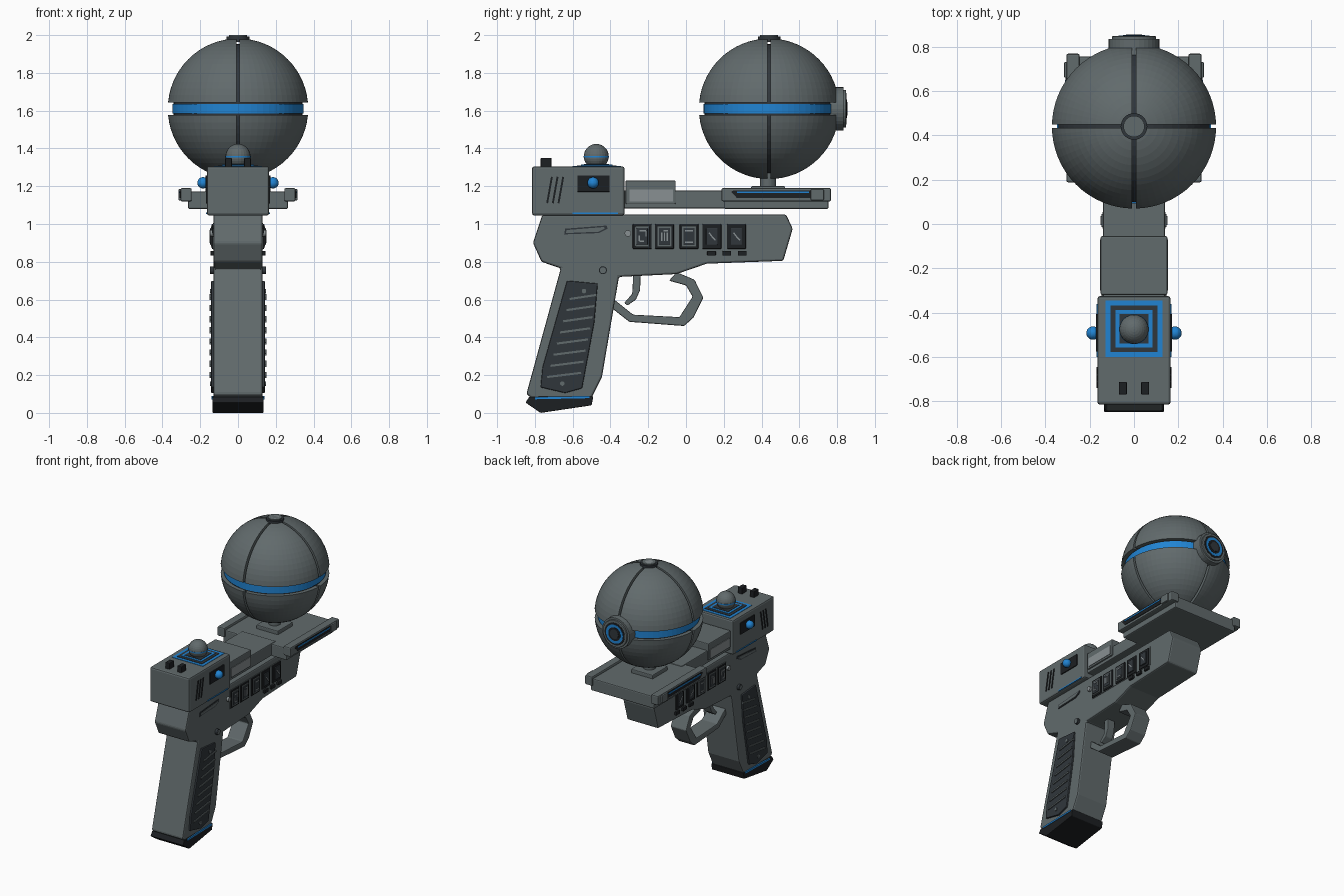
import bpy, bmesh, math
from mathutils import Vector, Matrix

cube = bpy.data.objects.get("Cube")
if cube:
    bpy.data.objects.remove(cube, do_unlink=True)


def material(name, r, g, b):
    m = bpy.data.materials.new(name)
    m.use_nodes = True
    m.diffuse_color = (r, g, b, 1)
    m.node_tree.nodes["Principled BSDF"].inputs["Base Color"].default_value = (r, g, b, 1)
    return m


GREY = material("gunmetal grey", .12, .145, .15)
LIGHT = material("light grey", .25, .28, .29)
DARK = material("dark slate", .03, .037, .044)
BLACK = material("near black", .012, .014, .016)
BLUE = material("bright blue", .015, .23, .65)


def finish(name, bm, mat, bevel=0):
    bmesh.ops.recalc_face_normals(bm, faces=bm.faces)
    mesh = bpy.data.meshes.new(name)
    bm.to_mesh(mesh)
    bm.free()
    mesh.materials.append(mat)
    ob = bpy.data.objects.new(name, mesh)
    bpy.context.collection.objects.link(ob)
    if bevel:
        mod = ob.modifiers.new("edge bevel", 'BEVEL')
        mod.width, mod.segments, mod.limit_method = bevel, 2, 'ANGLE'
    return ob


def prism(name, outline, x0, x1, mat, bevel=0):
    """Side outline in (y, z), extruded across x."""
    bm = bmesh.new()
    face = bm.faces.new([bm.verts.new((x0, y, z)) for y, z in outline])
    ext = bmesh.ops.extrude_face_region(bm, geom=[face])
    moved = [v for v in ext["geom"] if isinstance(v, bmesh.types.BMVert)]
    bmesh.ops.translate(bm, verts=moved, vec=(x1 - x0, 0, 0))
    return finish(name, bm, mat, bevel)


def box(name, x, y, z, mat, bevel=0):
    """Box from (low, high) ranges on each axis."""
    outline = [(y[0], z[0]), (y[1], z[0]), (y[1], z[1]), (y[0], z[1])]
    return prism(name, outline, x[0], x[1], mat, bevel)


def both_sides(name, outline, x0, x1, mat, bevel=0):
    for label, s in (("left_", 1), ("right_", -1)):
        prism(label + name, outline, s * x0, s * x1, mat, bevel)


def plate(name, y, z, x0, x1, mat, bevel=0):
    both_sides(name, [(y[0], z[0]), (y[1], z[0]), (y[1], z[1]), (y[0], z[1])], x0, x1, mat, bevel)


def stroke(name, a, b, width, x0, x1, mat):
    """Thin bar between two (y, z) points on both sides."""
    a, b = Vector(a), Vector(b)
    n = (b - a).normalized().orthogonal() * width / 2
    both_sides(name, [a + n, b + n, b - n, a - n], x0, x1, mat)


def cylinder(name, loc, r, depth, axis, mat, r2=None, segments=32, bevel=0):
    bm = bmesh.new()
    turn = Vector((0, 0, 1)).rotation_difference(Vector(axis)).to_matrix().to_4x4()
    bmesh.ops.create_cone(bm, cap_ends=True, segments=segments, radius1=r, depth=depth,
                          radius2=r if r2 is None else r2, matrix=Matrix.Translation(loc) @ turn)
    return finish(name, bm, mat, bevel)


def ball(name, loc, r, mat, u=24, v=16):
    bm = bmesh.new()
    bmesh.ops.create_uvsphere(bm, u_segments=u, v_segments=v, radius=r,
                              matrix=Matrix.Translation(loc))
    return finish(name, bm, mat)


X, Y, Z = (1, 0, 0), (0, 1, 0), (0, 0, 1)

# Frame and grip in one profile
prism("frame_and_grip", [(-.76, 1.05), (-.81, .9), (-.765, .8), (-.663, .765), (-.845, .1),
      (-.82, .08), (-.5, .08), (-.445, .19), (-.355, .72), (-.05, .735), (.11, .79),
      (.515, .805), (.565, .975), (.53, 1.05)], -.13, .13, GREY, .01)
prism("grip_base", [(-.83, .085), (-.85, .055), (-.77, 0), (-.5, .04), (-.49, .088)],
      -.135, .135, BLACK, .004)
stroke("grip_base_stripe", (-.8, .078), (-.51, .084), .012, .13, .139, BLUE)

# Grip panels with slanted ridges and screws
both_sides("grip_panel", [(-.63, .7), (-.467, .685), (-.485, .48), (-.55, .13), (-.64, .105),
           (-.77, .135), (-.76, .24)], .125, .143, DARK, .006)
for i in range(8):
    z = .2 + i * .059
    back = -.735 + i * .017
    stroke("grip_ridge", (back, z - .01), (back + .18 - i * .005, z + .012), .011, .14, .15, GREY)
for s in (-1, 1):
    for y, z in ((-.54, .645), (-.655, .155)):
        cylinder("grip_screw", (s * .14, y, z), .012, .016, X, GREY, segments=12)
    cylinder("frame_pin", (s * .132, -.44, .755), .021, .03, X, DARK, segments=20)
    cylinder("frame_pin_face", (s * .134, -.44, .755), .016, .03, X, GREY, segments=20)
    cylinder("status_stud", (s * .132, -.308, .95), .017, .03, X, LIGHT, segments=16)

# Trigger and guard
prism("trigger_guard", [(-.4, .56), (-.3, .482), (-.01, .46), (.04, .505), (.092, .61),
      (.045, .705), (-.05, .745), (-.09, .7), (0, .675), (.035, .615), (-.035, .507),
      (-.28, .52), (-.38, .6)], -.065, .065, GREY, .006)
prism("trigger", [(-.28, .74), (-.24, .74), (-.243, .65), (-.265, .6), (-.31, .568),
      (-.327, .582), (-.285, .63), (-.282, .68)], -.03, .03, GREY, .005)

# Recessed slot and control tiles on the frame
both_sides("slot_rim", [(-.645, .945), (-.46, .952), (-.415, .975), (-.42, .992), (-.64, .975)],
           .125, .134, DARK)
both_sides("slot_face", [(-.635, .952), (-.462, .959), (-.43, .976), (-.435, .984), (-.633, .968)],
           .125, .137, GREY)
box("tile_backing", (-.133, .133), (-.285, .33), (.864, 1.004), GREY)
for i, y in enumerate((-.232, -.114, .016, .137, .267)):
    plate("tile_rim", (y - .05, y + .05), (.868, 1), .125, .139, BLACK, .004)
    if i < 3:
        plate("tile_border", (y - .038, y + .038), (.88, .988), .13, .143, GREY, .004)
    plate("tile_face", (y - .03, y + .03), (.888, .98), .13, .147, DARK, .004)
    if i == 0:
        marks = [((-.015, .03), (.02, .03)), ((.02, .03), (.02, 0)), ((-.015, -.025), (.01, -.025)),
                 ((-.015, -.025), (-.015, .005))]
    elif i == 1:
        marks = [((d, -.025), (d, .02)) for d in (-.015, 0, .015)] + [((-.005, .03), (.02, .03))]
    elif i == 2:
        marks = [((-.02, d), (.02, d)) for d in (-.03, .03)]
    else:
        marks = [((-.015, .02), (0, 0)), ((0, 0), (.018, -.02))]
    for a, b in marks:
        stroke("tile_mark", (y + a[0], .934 + a[1]), (y + b[0], .934 + b[1]), .007, .14, .15, LIGHT)
for y in (.135, .216, .298):
    plate("small_button", (y - .023, y + .023), (.832, .858), .125, .145, BLACK, .004)

# Rear housing with vents, window and sensor stack
box("housing", (-.165, .165), (-.815, -.325), (1.045, 1.305), GREY, .012)
for i in range(3):
    y = -.735 + i * .03
    stroke("vent_slit", (y, 1.11), (y + .025, 1.25), .01, .16, .17, BLACK)
plate("window", (-.575, -.405), (1.17, 1.258), .16, .172, BLACK, .003)
plate("housing_stripe", (-.6, -.36), (1.052, 1.06), .16, .169, BLUE)
for s in (-1, 1):
    ball("side_lamp", (s * .185, -.492, 1.218), .03, BLUE)
    box("top_button", (s * .05 - .018, s * .05 + .018), (-.77, -.712), (1.3, 1.35), BLACK, .005)
for i, (half, mat) in enumerate(((.128, BLUE), (.105, DARK), (.084, BLUE), (.066, DARK))):
    box("sensor_base_tier", (-half, half), (-.473 - half, -.473 + half),
        (1.3, 1.308 + i * .003), mat)
cylinder("sensor_collar", (0, -.475, 1.315), .05, .03, Z, GREY)
ball("sensor_ball", (0, -.475, 1.358), .066, GREY)
cylinder("sensor_band", (0, -.475, 1.355), .0675, .008, Z, BLUE)

# Neck bar and stepped block
box("neck_bar", (-.14, .14), (-.35, .25), (1.083, 1.177), GREY, .006)
box("neck_block", (-.15, .15), (-.32, -.055), (1.105, 1.23), GREY, .006)
plate("neck_panel", (-.3, -.07), (1.118, 1.182), .145, .154, LIGHT)

# Launch platform with side rails
box("platform", (-.265, .265), (.2, .755), (1.08, 1.172), GREY, .008)
plate("rail", (.188, .768), (1.12, 1.19), .245, .305, GREY, .008)
plate("rail_end_block", (.66, .73), (1.125, 1.185), .28, .316, GREY, .006)
both_sides("rail_slot", [(.24, 1.17), (.27, 1.137), (.7, 1.137), (.7, 1.155), (.66, 1.178),
           (.25, 1.178)], .3, .309, BLACK)
plate("rail_light", (.27, .65), (1.163, 1.172), .3, .312, BLUE)
box("stem_foot", (-.09, .09), (.345, .525), (1.16, 1.2), GREY, .006)
cylinder("stem", (0, .435, 1.22), .042, .1, Z, GREY)

# Orb: dark core, blue equator and eight shell segments
C = Vector((0, .44, 1.61))
ball("orb_core", C, .343, DARK, 48, 24)
cylinder("orb_equator", C, .347, .052, Z, BLUE, segments=64)
for sx in (-1, 1):
    for sy in (-1, 1):
        for sz in (-1, 1):
            bm = bmesh.new()
            bmesh.ops.create_uvsphere(bm, u_segments=64, v_segments=32, radius=.372)
            for axis, gap in ((X, .008 * sx), (Y, .008 * sy), (Z, .034 * sz)):
                n = Vector(axis)
                cut = bmesh.ops.bisect_plane(
                    bm, geom=bm.verts[:] + bm.edges[:] + bm.faces[:], plane_co=n * gap,
                    plane_no=n * math.copysign(1, gap), clear_inner=True)
                edges = [e for e in cut["geom_cut"] if isinstance(e, bmesh.types.BMEdge)]
                bmesh.ops.edgenet_fill(bm, edges=edges)
            bmesh.ops.translate(bm, verts=bm.verts, vec=C)
            finish("orb_shell_segment", bm, GREY)

# Orb top cap and rear lens
cylinder("orb_cap_rim", C + Vector((0, 0, .368)), .06, .03, Z, DARK)
cylinder("orb_cap", C + Vector((0, 0, .372)), .048, .036, Z, GREY)
cylinder("orb_cap_stud", C + Vector((0, 0, .375)), .027, .03, Z, LIGHT, segments=8)
for name, r, y, mat in (("lens_housing", .115, .835, GREY), ("lens_rim", .1, .847, GREY),
                        ("lens_dark_ring", .083, .849, BLACK), ("lens_blue_ring", .07, .851, BLUE),
                        ("lens_inner_ring", .05, .853, BLACK), ("lens_centre", .035, .855, DARK)):
    cylinder(name, (0, y - .04, C.z), r, .08, Y, mat, bevel=.004 if mat is GREY else 0)
